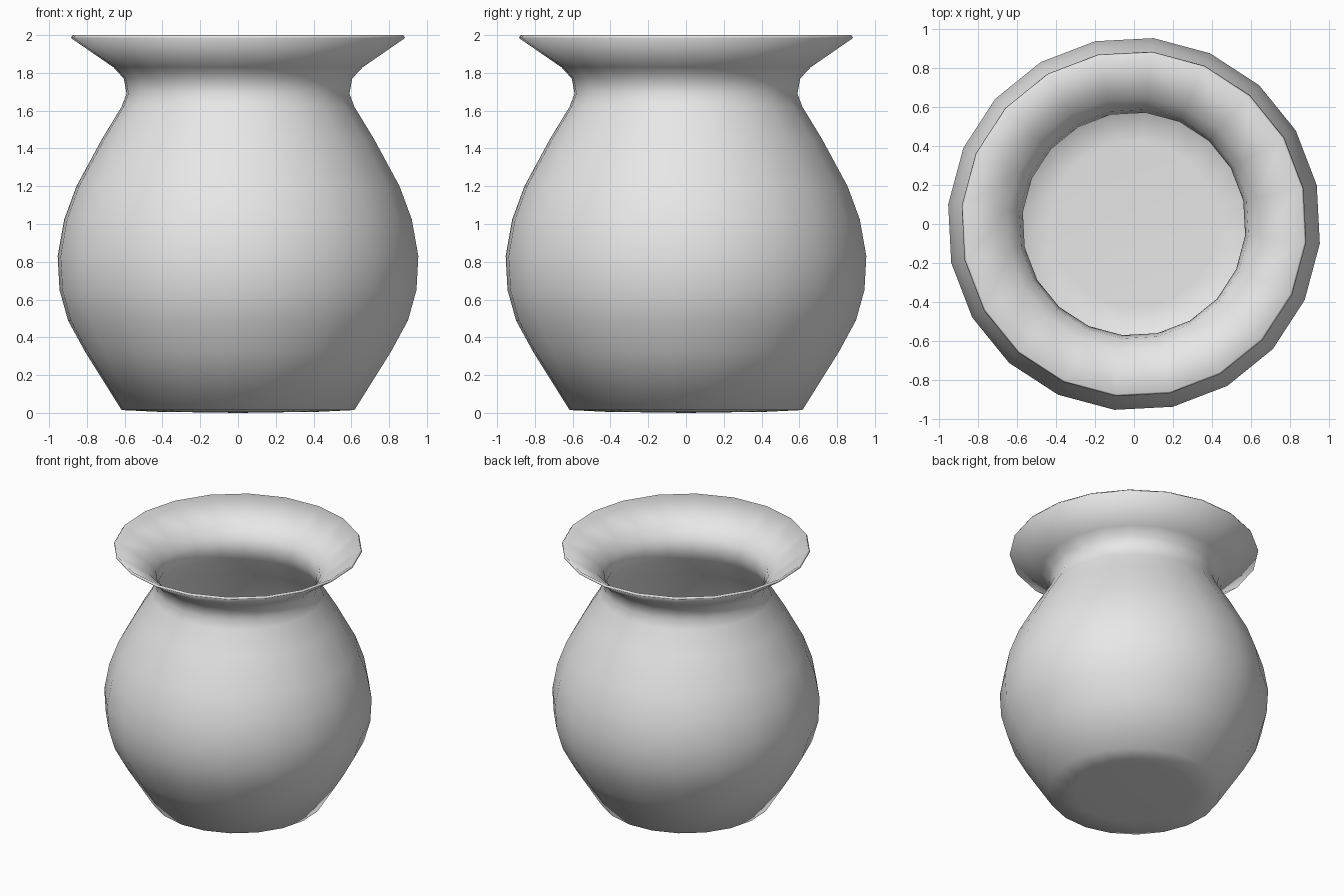
import bpy, bmesh, math

cube = bpy.data.objects.get("Cube")
if cube:
    bpy.data.objects.remove(cube, do_unlink=True)

SIDES = 20
TURN = math.radians(12)
WALL = 0.018

# Outer wall as (radius, height), from foot to flared lip
PROFILE = [(0.43, 0.006), (0.62, 0.015), (0.815, 0.325), (0.905, 0.49),
           (0.95, 0.65), (0.96, 0.83), (0.925, 1.025), (0.86, 1.2),
           (0.724, 1.45), (0.62, 1.62), (0.593, 1.69), (0.608, 1.77),
           (0.664, 1.83), (0.89, 1.985)]

# Grey clay
clay = bpy.data.materials.new("grey_clay")
clay.use_nodes = True
grey = (0.8, 0.8, 0.8, 1)
clay.diffuse_color = grey
clay.node_tree.nodes["Principled BSDF"].inputs["Base Color"].default_value = grey


def ring(bm, radius, z):
    angles = [TURN + math.tau * i / SIDES for i in range(SIDES)]
    return [bm.verts.new((radius * math.cos(a), radius * math.sin(a), z)) for a in angles]


# Lathed single skin with a shallow domed foot
bm = bmesh.new()
rings = [ring(bm, r, z) for r, z in PROFILE]
for low, high in zip(rings, rings[1:]):
    for i in range(SIDES):
        j = (i + 1) % SIDES
        bm.faces.new((low[i], low[j], high[j], high[i]))
centre = bm.verts.new((0, 0, 0))
for i in range(SIDES):
    bm.faces.new((rings[0][(i + 1) % SIDES], rings[0][i], centre))
for face in bm.faces:
    face.smooth = True
mesh = bpy.data.meshes.new("vase")
bm.to_mesh(mesh)
bm.free()
mesh.materials.append(clay)
vase = bpy.data.objects.new("vase", mesh)
bpy.context.collection.objects.link(vase)

# Thin wall grown inward, closing the lip
wall = vase.modifiers.new("wall", 'SOLIDIFY')
wall.thickness = WALL
wall.offset = -1
wall.use_even_offset = True
